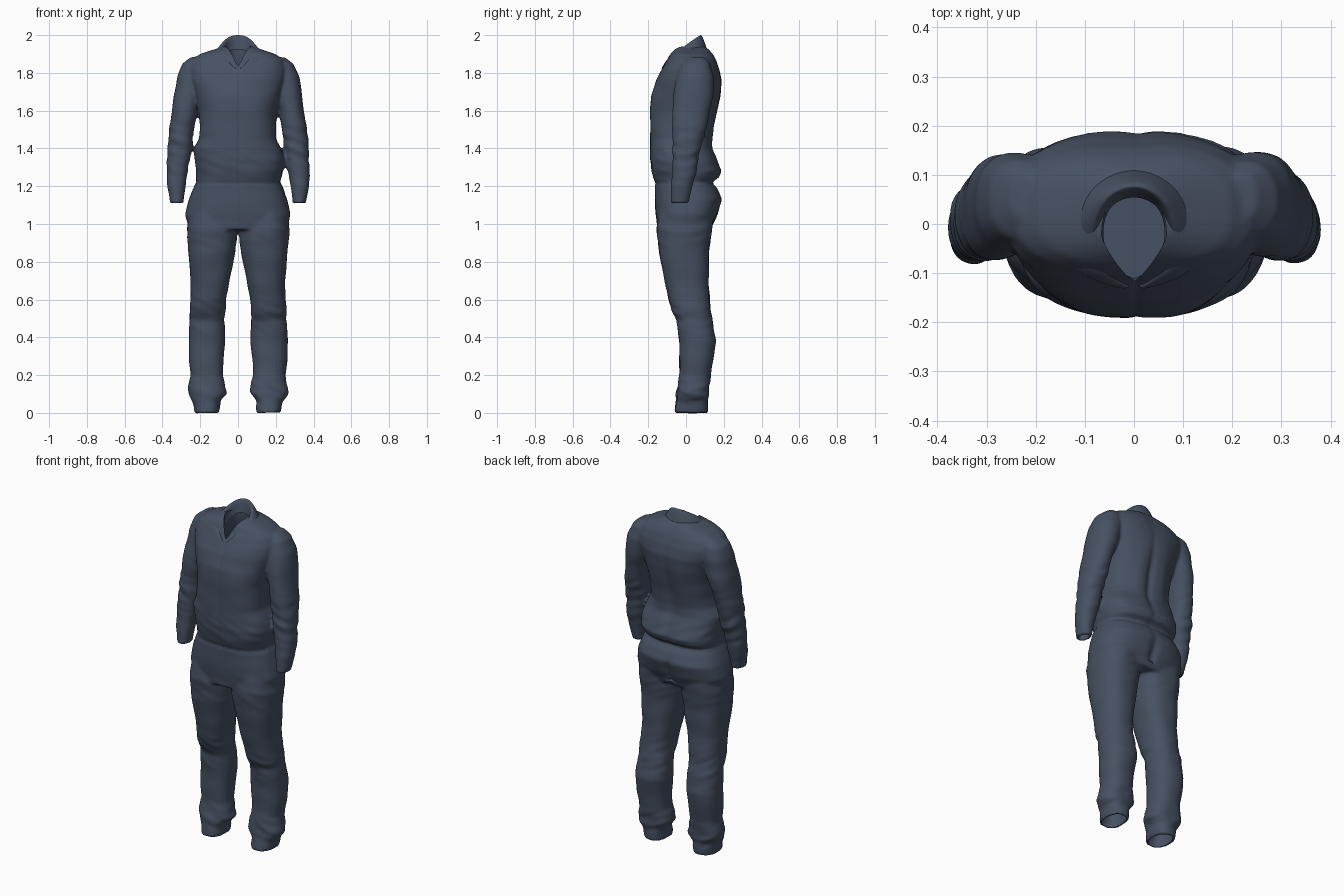
import bpy, bmesh, math
from mathutils import Vector, noise

if "Cube" in bpy.data.objects:
    bpy.data.objects.remove(bpy.data.objects["Cube"])

cloth = bpy.data.materials.new("dark slate blue cloth")
cloth.diffuse_color = (0.062, 0.082, 0.122, 1)
cloth.use_nodes = True
cloth.node_tree.nodes["Principled BSDF"].inputs["Base Color"].default_value = cloth.diffuse_color


def power(v, e):
    return math.copysign(abs(v) ** (2 / e), v)


def loft(bm, rings, e=2.4, front=None, side=1, inset=0.0, n=48):
    """Closed loft through level rings given as (z, x0, x1, y_front, y_back)."""
    rows = []
    for z, x0, x1, y0, y1 in rings:
        cx, cy = (x0 + x1) / 2, (y0 + y1) / 2
        hx, hy = (x1 - x0) / 2 - inset, (y1 - y0) / 2 - inset
        row = []
        for i in range(n):
            a = 2 * math.pi * i / n
            p = front if front and math.sin(a) < 0 else e
            row.append(bm.verts.new((side * (cx + hx * power(math.cos(a), p)),
                                     cy + hy * power(math.sin(a), p), z)))
        rows.append(row)
    for a, b in zip(rows, rows[1:]):
        for i in range(n):
            j = (i + 1) % n
            bm.faces.new((a[i], a[j], b[j], b[i]))
    bm.faces.new(rows[0])
    bm.faces.new(rows[-1])


def make(name, bm):
    bmesh.ops.recalc_face_normals(bm, faces=bm.faces)
    me = bpy.data.meshes.new(name)
    bm.to_mesh(me)
    bm.free()
    me.materials.append(cloth)
    ob = bpy.data.objects.new(name, me)
    bpy.context.collection.objects.link(ob)
    return ob


def apply(ob, kind, **props):
    m = ob.modifiers.new(kind, kind)
    for k, v in props.items():
        setattr(m, k, v)
    bpy.ops.object.select_all(action='DESELECT')
    bpy.context.view_layer.objects.active = ob
    ob.select_set(True)
    bpy.ops.object.modifier_apply(modifier=m.name)


def bump(v, centre, width):
    return math.exp(-((v - centre) / width) ** 2)


trunk = [(0.97, -.26, .26, -.15, .13), (1.05, -.277, .277, -.16, .168),
         (1.13, -.262, .262, -.165, .19), (1.19, -.237, .24, -.165, .165),
         (1.222, -.222, .222, -.166, .135), (1.245, -.224, .228, -.172, .178),
         (1.28, -.226, .24, -.18, .19), (1.34, -.23, .248, -.188, .165),
         (1.40, -.232, .23, -.192, .138), (1.45, -.208, .205, -.19, .136),
         (1.52, -.202, .202, -.189, .146), (1.60, -.206, .206, -.187, .162),
         (1.68, -.225, .225, -.182, .18), (1.76, -.25, .25, -.158, .19),
         (1.82, -.26, .26, -.128, .178), (1.87, -.245, .245, -.1, .158),
         (1.90, -.20, .20, -.082, .14), (1.925, -.12, .12, -.06, .12),
         (1.94, -.08, .08, -.04, .10)]
leg = [(1.10, .02, .25, -.14, .15), (.97, .004, .272, -.156, .138),
       (.85, .014, .264, -.142, .122), (.70, .045, .25, -.114, .12),
       (.60, .064, .252, -.092, .126), (.53, .07, .256, -.07, .132),
       (.49, .07, .256, -.046, .14), (.38, .066, .264, -.036, .158),
       (.28, .078, .258, -.034, .144), (.20, .08, .25, -.036, .13),
       (.14, .066, .266, -.044, .126), (.10, .062, .262, -.048, .124),
       (.065, .092, .24, -.05, .115), (0, .098, .228, -.064, .116)]
sleeve = [(1.885, .19, .25, .01, .1), (1.85, .16, .295, -.03, .13),
          (1.78, .16, .324, -.05, .146), (1.68, .19, .34, -.066, .144),
          (1.60, .216, .349, -.072, .127), (1.50, .23, .363, -.074, .106),
          (1.40, .243, .375, -.072, .078), (1.30, .26, .379, -.072, .056),
          (1.20, .278, .375, -.08, .032), (1.11, .288, .361, -.083, .014)]

# Coverall body: trunk, legs and sleeves fused into one cloth surface
bm = bmesh.new()
loft(bm, trunk, 2.6)
for s in (1, -1):
    loft(bm, leg, 2.35, side=s)
    loft(bm, sleeve, 2.2, side=s)
body = make("coverall_body", bm)
apply(body, 'REMESH', mode='VOXEL', voxel_size=0.008)
apply(body, 'SMOOTH', factor=0.5, iterations=7)

# Folds, seams and creases
moves = []
for v in body.data.vertices:
    x, y, z = v.co
    ax = abs(x)
    arm = ax > .235 and z > 1.11 and z < 1.75
    d = 0.005 * noise.noise(Vector((x * 7, y * 7, z * 9)))
    # slanted folds at knees, trouser hems and elbows
    fold = noise.noise(Vector((x * 9, y * 9 + 3, (z + .4 * x) * 26)))
    zone = bump(z, .10, .08) + .6 * bump(z, .52, .09) + .4 * bump(z, .95, .1)
    zone += bump(z, 1.4, .16) if arm else .5 * bump(z, 1.32, .07)
    d += 0.008 * fold * zone
    if not arm and z > 1.0:
        if y > .05:
            # spine crease between two long back folds
            span = bump(z, 1.5, .22)
            d += span * (.006 * bump(ax, .075, .04) - .013 * bump(x, 0.008, .022))
            d -= .014 * bump(x, 0, .025) * bump(z, 1.04, .09)
        elif y < -.05:
            # front closure and waist seam
            if z > 1.2:
                d -= .003 * bump(x, .004, .008)
            d -= .004 * bump(z, 1.215, .012)
            d += .006 * bump(ax, .1, .06) * bump(z, 1.6, .09)
    moves.append(v.co + v.normal * d)
for v, co in zip(body.data.vertices, moves):
    v.co = co

# Hollow the neck, sleeve ends and trouser ends
bm = bmesh.new()
loft(bm, [(2.1, -.066, .066, -.116, .068), (1.80, -.066, .066, -.116, .068),
          (1.72, -.15, .15, -.11, .12), (1.35, -.15, .15, -.13, .09)],
     2.2, front=1.25)
for s in (1, -1):
    for part, e in ((leg, 2.35), (sleeve, 2.2)):
        z, *rest = part[-1]
        loft(bm, part[-4:] + [(z - .05, *rest)], e, side=s, inset=.013)
cutter = make("hollow_cutter", bm)
cutter.hide_render = True
apply(body, 'BOOLEAN', operation='DIFFERENCE', object=cutter, solver='EXACT')
bpy.data.objects.remove(cutter)

# Folded collar: inner stand, fold line and outer fall, mirrored across x
stand = [(.004, -.112, 1.80), (.04, -.092, 1.84), (.062, -.045, 1.87),
         (.064, 0, 1.89), (.048, .042, 1.915), (0, .06, 1.925)]
crest = [(.006, -.122, 1.815), (.046, -.104, 1.865), (.072, -.055, 1.905),
         (.074, 0, 1.95), (.052, .055, 1.99), (0, .08, 2.004)]
fall = [(.02, -.135, 1.815), (.122, -.102, 1.868), (.136, -.05, 1.893),
        (.125, .02, 1.912), (.085, .09, 1.925), (0, .118, 1.93)]
middle = [tuple((a + b) / 2 + (0, 0, .012)[k] for k, (a, b) in enumerate(zip(p, q)))
          for p, q in zip(crest, fall)]
bm = bmesh.new()
grid = []
for line in (stand, crest, middle, fall):
    full = line + [(-x, y, z) for x, y, z in line[-2::-1]]
    grid.append([bm.verts.new(p) for p in full])
for a, b in zip(grid, grid[1:]):
    for i in range(len(a) - 1):
        bm.faces.new((a[i], a[i + 1], b[i + 1], b[i]))
collar = make("collar", bm)
apply(collar, 'SUBSURF', levels=3)
top = max(v.co.z for v in collar.data.vertices)
for v in collar.data.vertices:
    if v.co.z > 1.9:
        v.co.z += (2.0 - top) * (v.co.z - 1.9) / (top - 1.9)

for ob in (body, collar):
    bpy.ops.object.select_all(action='DESELECT')
    bpy.context.view_layer.objects.active = ob
    ob.select_set(True)
    bpy.ops.object.shade_smooth_by_angle(angle=math.radians(50))
